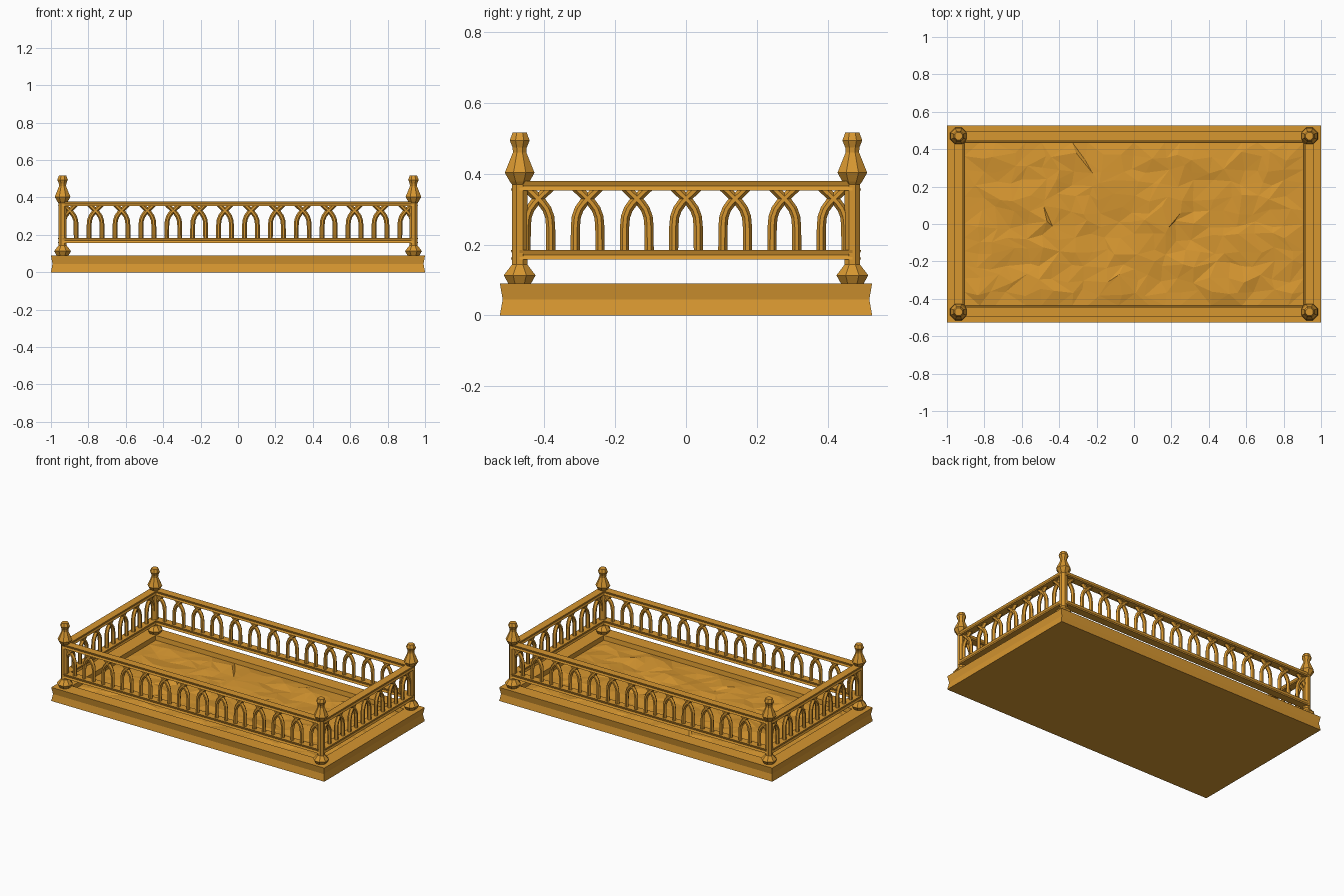
import bpy, bmesh, math, random
from mathutils import Vector, noise

random.seed(7)
if "Cube" in bpy.data.objects:
    bpy.data.objects.remove(bpy.data.objects["Cube"], do_unlink=True)

gold = bpy.data.materials.new("golden_ochre")
gold.use_nodes = True
COLOUR = (0.68, 0.31, 0.03, 1)
gold.diffuse_color = COLOUR
gold.node_tree.nodes["Principled BSDF"].inputs["Base Color"].default_value = COLOUR

POST_X, POST_Y = 0.938, 0.47


def finish(bm, name):
    bmesh.ops.recalc_face_normals(bm, faces=bm.faces)
    mesh = bpy.data.meshes.new(name)
    bm.to_mesh(mesh)
    bm.free()
    mesh.materials.append(gold)
    obj = bpy.data.objects.new(name, mesh)
    bpy.context.collection.objects.link(obj)
    return obj


def loft(bm, rings, cap_start=True, cap_end=True):
    """Join rings of points with quads and close the ends."""
    loops = [[bm.verts.new(p) for p in ring] for ring in rings]
    for a, b in zip(loops, loops[1:]):
        for i in range(len(a)):
            j = (i + 1) % len(a)
            bm.faces.new((a[i], a[j], b[j], b[i]))
    if cap_start:
        bm.faces.new(loops[0][::-1])
    if cap_end:
        bm.faces.new(loops[-1])


def rectangle(x, y, z):
    return [(-x, -y, z), (x, -y, z), (x, y, z), (-x, y, z)]


# Plinth with a pinched outer edge and a sunken centre
bm = bmesh.new()
loft(bm, [rectangle(1, 0.526, 0), rectangle(0.992, 0.518, 0.045),
          rectangle(1, 0.526, 0.09), rectangle(0.91, 0.438, 0.09),
          rectangle(0.905, 0.433, 0.045)])
finish(bm, "plinth")

# Rough ground inside the plinth
bm = bmesh.new()
COLS, ROWS = 22, 12
grid = []
for r in range(ROWS + 1):
    row = []
    for c in range(COLS + 1):
        x = (c / COLS * 2 - 1) * 0.907
        y = (r / ROWS * 2 - 1) * 0.436
        z = 0.06
        if 0 < r < ROWS and 0 < c < COLS:
            x += random.uniform(-0.03, 0.03)
            y += random.uniform(-0.025, 0.025)
            z = 0.066 + 0.018 * noise.noise(Vector((x * 4, y * 7, 0)))
            z = min(z + random.uniform(-0.007, 0.007), 0.088)
        row.append(bm.verts.new((x, y, z)))
    grid.append(row)
for r in range(ROWS):
    for c in range(COLS):
        a, b = grid[r][c], grid[r][c + 1]
        d, e = grid[r + 1][c + 1], grid[r + 1][c]
        if random.random() < 0.5:
            bm.faces.new((a, b, d)), bm.faces.new((a, d, e))
        else:
            bm.faces.new((a, b, e)), bm.faces.new((b, d, e))
finish(bm, "rough_ground")

# Eight-sided corner posts with turned feet and finials
POST_PROFILE = [(0.031, 0.088), (0.045, 0.113), (0.022, 0.143), (0.022, 0.37),
                (0.028, 0.378), (0.042, 0.403), (0.019, 0.46), (0.02, 0.474),
                (0.028, 0.494), (0.02, 0.516)]
for side_x, label_x in ((-1, "right"), (1, "left")):
    for side_y, label_y in ((-1, "front"), (1, "back")):
        bm = bmesh.new()
        rings = []
        for radius, z in POST_PROFILE:
            rings.append([(side_x * POST_X + radius * math.cos((i + 0.5) * math.pi / 4) / math.cos(math.pi / 8),
                           side_y * POST_Y + radius * math.sin((i + 0.5) * math.pi / 4) / math.cos(math.pi / 8), z)
                          for i in range(8)])
        loft(bm, rings)
        finish(bm, f"{label_y}_{label_x}_post")


def rail(bm, half_length, low, high):
    """Horizontal bar with a shallow groove along each side."""
    mid, w = (low + high) / 2, 0.025
    section = [(-w, low), (w, low), (w - 0.005, mid), (w, high), (-w, high), (0.005 - w, mid)]
    loft(bm, [[(s * half_length, y, z) for y, z in section] for s in (-1, 1)])


def strand(bm, centre, side):
    """One arch leg that bends over and crosses to the far side at the top."""
    path = [(0.035, 0.175), (0.0345, 0.25), (0.032, 0.278), (0.024, 0.3),
            (0.011, 0.318), (-0.007, 0.336), (-0.034, 0.362)]
    pts = [Vector((centre + side * x, 0, z)) for x, z in path]
    rings = []
    for i, p in enumerate(pts):
        t = (pts[min(i + 1, len(pts) - 1)] - pts[max(i - 1, 0)]).normalized()
        across = Vector((t.z, 0, -t.x)) * 0.013
        depth = Vector((0, 0.012, 0))
        # six-sided section with a flat front and back
        rings.append([p + across, p + across * 0.4 + depth, p - across * 0.4 + depth,
                      p - across, p - across * 0.4 - depth, p + across * 0.4 - depth])
    loft(bm, rings)


def railing(name, half_length, reach, count, location, angle):
    bm = bmesh.new()
    rail(bm, half_length, 0.157, 0.184)
    rail(bm, half_length, 0.353, 0.379)
    for i in range(count):
        centre = reach * (2 * i / (count - 1) - 1)
        strand(bm, centre, 1)
        strand(bm, centre, -1)
    obj = finish(bm, name)
    obj.location = location
    obj.rotation_euler.z = angle


# Four railings of crossing arches
for s, long_name, short_name in ((-1, "front_railing", "right_railing"),
                                 (1, "back_railing", "left_railing")):
    railing(long_name, POST_X, 0.9, 14, (0, s * POST_Y, 0), 0)
    railing(short_name, POST_Y, 0.417, 7, (s * POST_X, 0, 0), math.pi / 2)
